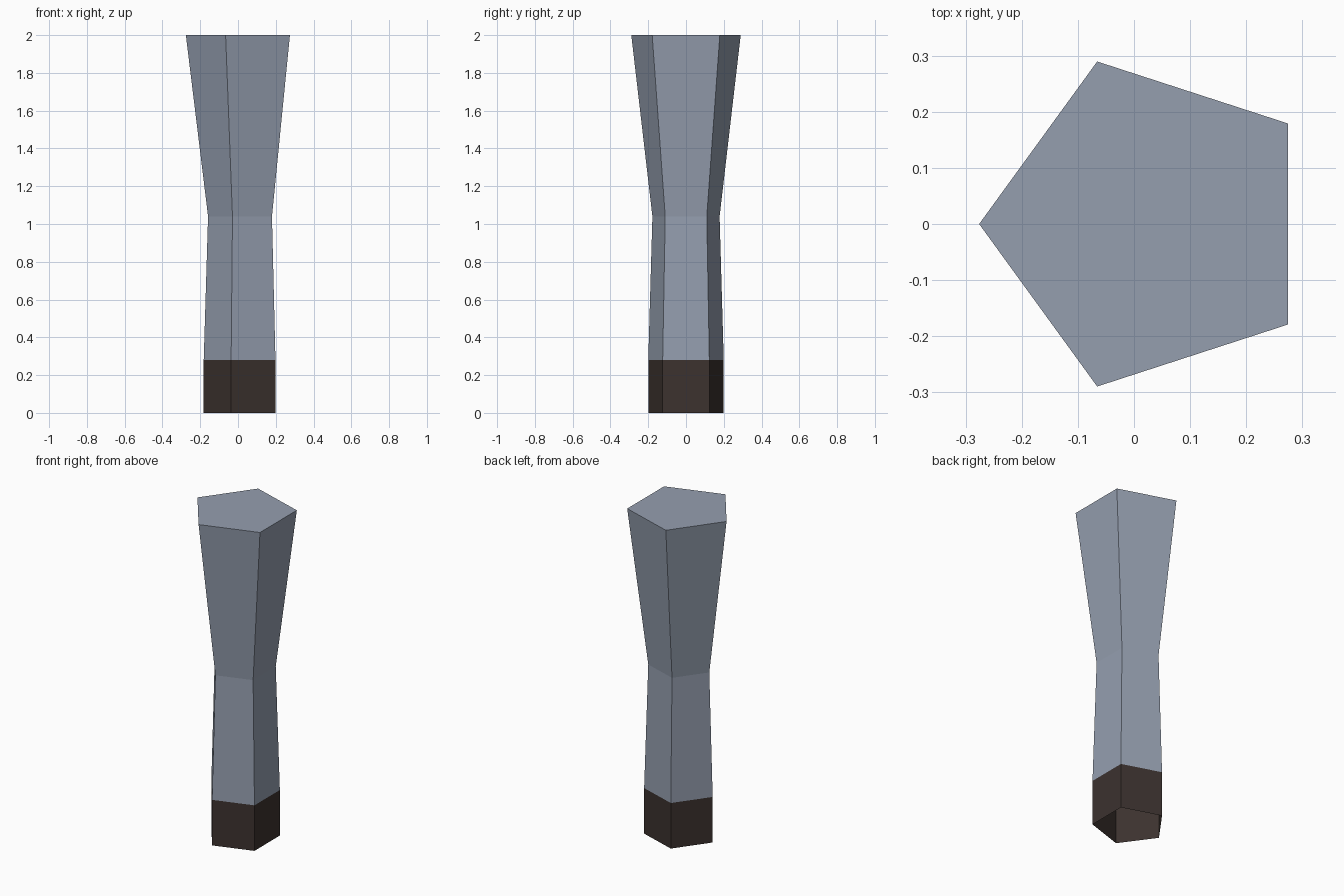
import bpy, bmesh, math

if "Cube" in bpy.data.objects:
    bpy.data.objects.remove(bpy.data.objects["Cube"])

SIDES = 5
CENTRE_X = 0.0285  # offset that centres the pentagon's bounding box


def material(name, color):
    m = bpy.data.materials.new(name)
    m.diffuse_color = (*color, 1)
    m.use_nodes = True
    m.node_tree.nodes["Principled BSDF"].inputs["Base Color"].default_value = m.diffuse_color
    return m


def loft(name, sections, mat, cap_top=False):
    """Flat-sided tube through (z, radius) pentagon sections, open at the bottom."""
    bm = bmesh.new()
    rings = []
    for z, r in sections:
        angles = [math.pi + 2 * math.pi * i / SIDES for i in range(SIDES)]
        rings.append([bm.verts.new((CENTRE_X + r * math.cos(a), r * math.sin(a), z))
                      for a in angles])
    for low, high in zip(rings, rings[1:]):
        for i in range(SIDES):
            j = (i + 1) % SIDES
            bm.faces.new((low[i], low[j], high[j], high[i]))
    if cap_top:
        bm.faces.new(rings[-1])
    mesh = bpy.data.meshes.new(name)
    bm.to_mesh(mesh)
    bm.free()
    mesh.materials.append(mat)
    obj = bpy.data.objects.new(name, mesh)
    bpy.context.collection.objects.link(obj)
    return obj


# Blue-grey post, pinched in the middle and flaring to a closed top
loft("post", [(0.28, 0.21), (1.04, 0.187), (2.0, 0.3045)],
     material("blue_grey", (0.30, 0.345, 0.43)), cap_top=True)

# Dark foot band, open underneath
loft("foot", [(0.0, 0.21), (0.28, 0.21)],
     material("dark_brown", (0.045, 0.032, 0.028)))
